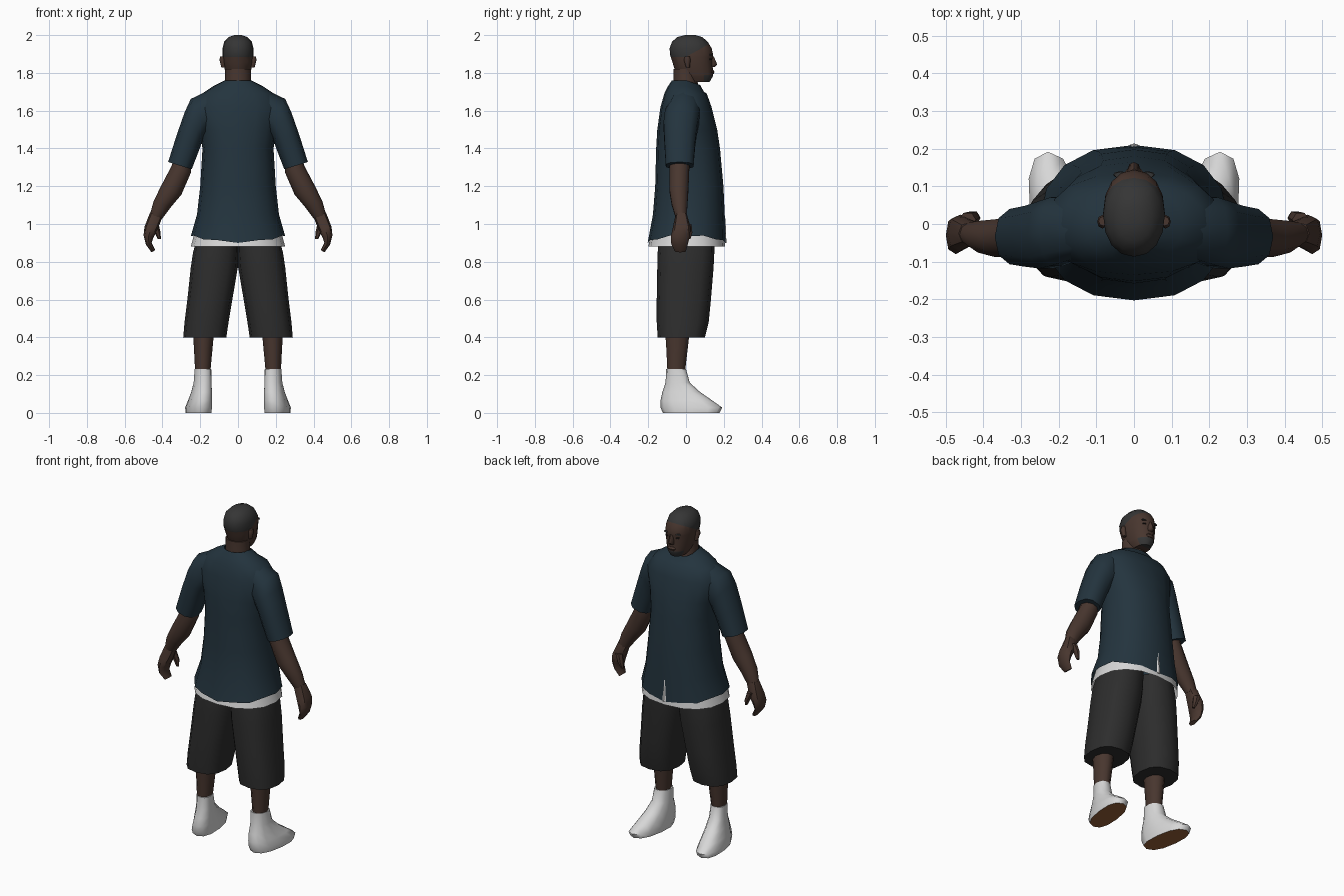
import bpy, bmesh, math
from mathutils import Vector


def material(name, rgb):
    m = bpy.data.materials.new(name)
    m.diffuse_color = (*rgb, 1)
    return m


SKIN = material("dark_skin", (0.065, 0.037, 0.028))
HAIR = material("cropped_hair", (0.036, 0.036, 0.036))
SHIRT = material("navy_cloth", (0.017, 0.034, 0.048))
SHORTS = material("charcoal_cloth", (0.026, 0.026, 0.026))
WHITE = material("white_cloth", (0.68, 0.68, 0.68))
SOLE = material("tan_rubber", (0.32, 0.12, 0.04))
EYE = material("eye_dark", (0.012, 0.009, 0.008))


# Ring helpers: a ring is (inner x, inner z, outer x, outer z, back y, front y)
def flat(z, xi, xo, y0, y1):
    return (xi, z, xo, z, y0, y1)


def sym(z, w, y0, y1):
    return (-w, z, w, z, y0, y1)


def loft(name, rings, mats, sides=12, power=2.0, side=1, caps=True, edit=None, angle=50):
    """Skin a stack of rounded rings; side=-1 mirrors the part across x."""
    bm = bmesh.new()
    loops = []
    for xi, zi, xo, zo, y0, y1 in rings:
        loop = []
        for i in range(sides):
            a = math.tau * i / sides
            c, s = math.cos(a), math.sin(a)
            u = math.copysign(abs(c) ** (2 / power), c)
            v = math.copysign(abs(s) ** (2 / power), s)
            t = (u + 1) / 2
            loop.append(bm.verts.new((side * (xi + (xo - xi) * t),
                                      (y0 + y1) / 2 + v * (y1 - y0) / 2,
                                      zi + (zo - zi) * t)))
        loops.append(loop)
    for a, b in zip(loops, loops[1:]):
        for i in range(sides):
            j = (i + 1) % sides
            bm.faces.new((a[i], a[j], b[j], b[i]))
    if caps:
        bm.faces.new(loops[0])
        bm.faces.new(loops[-1])
    bmesh.ops.recalc_face_normals(bm, faces=bm.faces)
    if edit:
        edit(bm, loops)
    me = bpy.data.meshes.new(name)
    bm.to_mesh(me)
    bm.free()
    ob = bpy.data.objects.new(name, me)
    bpy.context.collection.objects.link(ob)
    for m in mats:
        me.materials.append(m)
    bpy.ops.object.select_all(action='DESELECT')
    ob.select_set(True)
    bpy.context.view_layer.objects.active = ob
    bpy.ops.object.shade_smooth_by_angle(angle=math.radians(angle))
    return ob


# Shirt body: collar drops at the front, hem waves and lifts at the sides
def shape_shirt(bm, loops):
    for v in loops[0] + loops[1]:
        v.co.z -= 0.32 * max(0, v.co.y)
    for i, v in enumerate(loops[-1]):
        v.co.z += 0.035 * (v.co.x / 0.25) ** 2 + 0.008 * (i % 2)


loft("shirt_body", [
    sym(1.76, 0.072, -0.075, 0.075), sym(1.73, 0.13, -0.095, 0.095),
    sym(1.69, 0.19, -0.115, 0.11), sym(1.62, 0.235, -0.135, 0.135),
    sym(1.5, 0.205, -0.152, 0.165), sym(1.4, 0.188, -0.158, 0.18),
    sym(1.2, 0.2, -0.163, 0.198), sym(1.05, 0.217, -0.175, 0.205),
    sym(0.9, 0.25, -0.203, 0.21)], [SHIRT], 16, 2.3, caps=False, edit=shape_shirt)

# Undershirt showing below the hem
loft("undershirt", [
    sym(1.05, 0.205, -0.165, 0.195), sym(0.96, 0.228, -0.182, 0.2),
    sym(0.88, 0.25, -0.2, 0.207)], [WHITE], 16, 2.3, caps=False)

# Small slit at the front of the hem
loft("hem_slit", [
    sym(1.03, 0.002, 0.2, 0.209), sym(0.9, 0.013, 0.206, 0.214)], [WHITE], 4)


# Head: hairline cut in with two planes, goatee by position
def shape_head(bm, loops):
    slope = Vector((0, -0.55, 1))
    base = Vector((0, 0, 1.885))
    chin = Vector((0, 0.095, 1.79))
    for co, no in ((base, Vector((0, 0, 1))), (base, slope),
                   (chin, Vector((0, 0, 1))), (chin, Vector((0, 1, 0)))):
        geom = bm.verts[:] + bm.edges[:] + bm.faces[:]
        bmesh.ops.bisect_plane(bm, geom=geom, plane_co=co, plane_no=no)
    for f in bm.faces:
        c = f.calc_center_median()
        hair = c.z > 1.885 and (c - base).dot(slope) > 0
        goatee = c.z < 1.79 and c.y > 0.095
        f.material_index = int(hair or goatee)


loft("head", [
    sym(1.752, 0.042, 0.0, 0.125), sym(1.782, 0.06, -0.04, 0.142),
    sym(1.82, 0.071, -0.06, 0.142), sym(1.86, 0.079, -0.073, 0.14),
    sym(1.895, 0.082, -0.084, 0.144), sym(1.93, 0.082, -0.087, 0.136),
    sym(1.965, 0.073, -0.074, 0.115), sym(1.99, 0.048, -0.045, 0.085),
    sym(2.0, 0.02, -0.005, 0.05)], [SKIN, HAIR], 16, 2.15, edit=shape_head)
loft("neck", [
    sym(1.82, 0.068, -0.066, 0.06), sym(1.75, 0.068, -0.067, 0.062),
    sym(1.66, 0.085, -0.072, 0.085)], [SKIN], 12)
loft("nose", [
    sym(1.888, 0.008, 0.12, 0.147), sym(1.845, 0.018, 0.12, 0.165),
    sym(1.832, 0.015, 0.12, 0.152)], [SKIN], 8)
loft("lips", [
    sym(1.815, 0.018, 0.12, 0.145), sym(1.805, 0.026, 0.12, 0.151),
    sym(1.793, 0.018, 0.12, 0.146)], [SKIN], 8)

# Limbs and clothes that repeat on both sides
for label, s in (("left", -1), ("right", 1)):
    loft(label + "_ear", [
        flat(1.888, 0.07, 0.094, -0.005, 0.02), flat(1.87, 0.07, 0.098, -0.012, 0.024),
        flat(1.828, 0.065, 0.088, 0.0, 0.02)], [SKIN], 8, side=s)
    loft(label + "_eyebrow", [
        flat(1.899, 0.02, 0.052, 0.122, 0.138), flat(1.892, 0.016, 0.056, 0.122, 0.14)],
        [HAIR], 8, side=s)
    loft(label + "_eye", [
        flat(1.877, 0.022, 0.046, 0.122, 0.137), flat(1.869, 0.022, 0.046, 0.122, 0.137)],
        [EYE], 8, side=s)
    loft(label + "_sleeve", [
        (0.09, 1.55, 0.14, 1.715, -0.085, 0.065), (0.16, 1.48, 0.25, 1.662, -0.115, 0.075),
        (0.185, 1.45, 0.283, 1.59, -0.122, 0.065), (0.21, 1.38, 0.325, 1.47, -0.117, 0.052),
        (0.245, 1.29, 0.37, 1.328, -0.11, 0.043)], [SHIRT], 10, 2.4, s)
    loft(label + "_arm", [
        (0.24, 1.36, 0.33, 1.39, -0.085, 0.02), (0.25, 1.27, 0.35, 1.31, -0.09, 0.02),
        (0.3, 1.155, 0.408, 1.2, -0.09, 0.015), (0.355, 1.09, 0.447, 1.12, -0.078, 0.01),
        (0.4, 1.03, 0.466, 1.05, -0.058, 0.005)], [SKIN], 10, 2.0, s)
    loft(label + "_hand", [
        (0.398, 1.04, 0.466, 1.06, -0.055, 0.005), (0.425, 0.975, 0.495, 0.985, -0.07, 0.025),
        (0.447, 0.93, 0.5, 0.94, -0.08, 0.02), (0.457, 0.9, 0.487, 0.89, -0.078, 0.01),
        (0.438, 0.862, 0.458, 0.85, -0.06, 0.0)], [SKIN], 8, 2.4, s)
    loft(label + "_thumb", [
        flat(1.0, 0.42, 0.465, -0.01, 0.032), flat(0.955, 0.41, 0.442, 0.0, 0.036),
        flat(0.92, 0.408, 0.424, 0.006, 0.025)], [SKIN], 6, side=s)

    # Wide shorts leg
    loft(label + "_shorts_leg", [
        flat(0.95, -0.004, 0.21, -0.14, 0.15), flat(0.85, -0.004, 0.238, -0.15, 0.15),
        flat(0.77, 0.001, 0.25, -0.152, 0.146), flat(0.6, 0.03, 0.268, -0.155, 0.132),
        flat(0.48, 0.05, 0.283, -0.155, 0.12), flat(0.4, 0.062, 0.29, -0.15, 0.1)],
        [SHORTS], 12, 2.5, s)
    loft(label + "_shin", [
        flat(0.45, 0.125, 0.24, -0.115, 0.025), flat(0.34, 0.135, 0.233, -0.107, 0.012),
        flat(0.2, 0.148, 0.226, -0.1, -0.005)], [SKIN], 10, 2.0, s)

    # Shoe splays outward toward the toe; underside is the sole
    def shape_shoe(bm, loops):
        for v in bm.verts:
            v.co.x += s * 0.12 * v.co.y
        bm.normal_update()
        for f in bm.faces:
            f.material_index = int(f.normal.z < -0.6)

    loft(label + "_shoe", [
        flat(0.232, 0.148, 0.236, -0.105, 0.0), flat(0.16, 0.145, 0.24, -0.108, 0.02),
        flat(0.11, 0.142, 0.25, -0.125, 0.075), flat(0.065, 0.14, 0.262, -0.135, 0.14),
        flat(0.028, 0.138, 0.273, -0.135, 0.192), flat(0.0, 0.14, 0.272, -0.122, 0.178)],
        [WHITE, SOLE], 12, 2.4, s, edit=shape_shoe)
